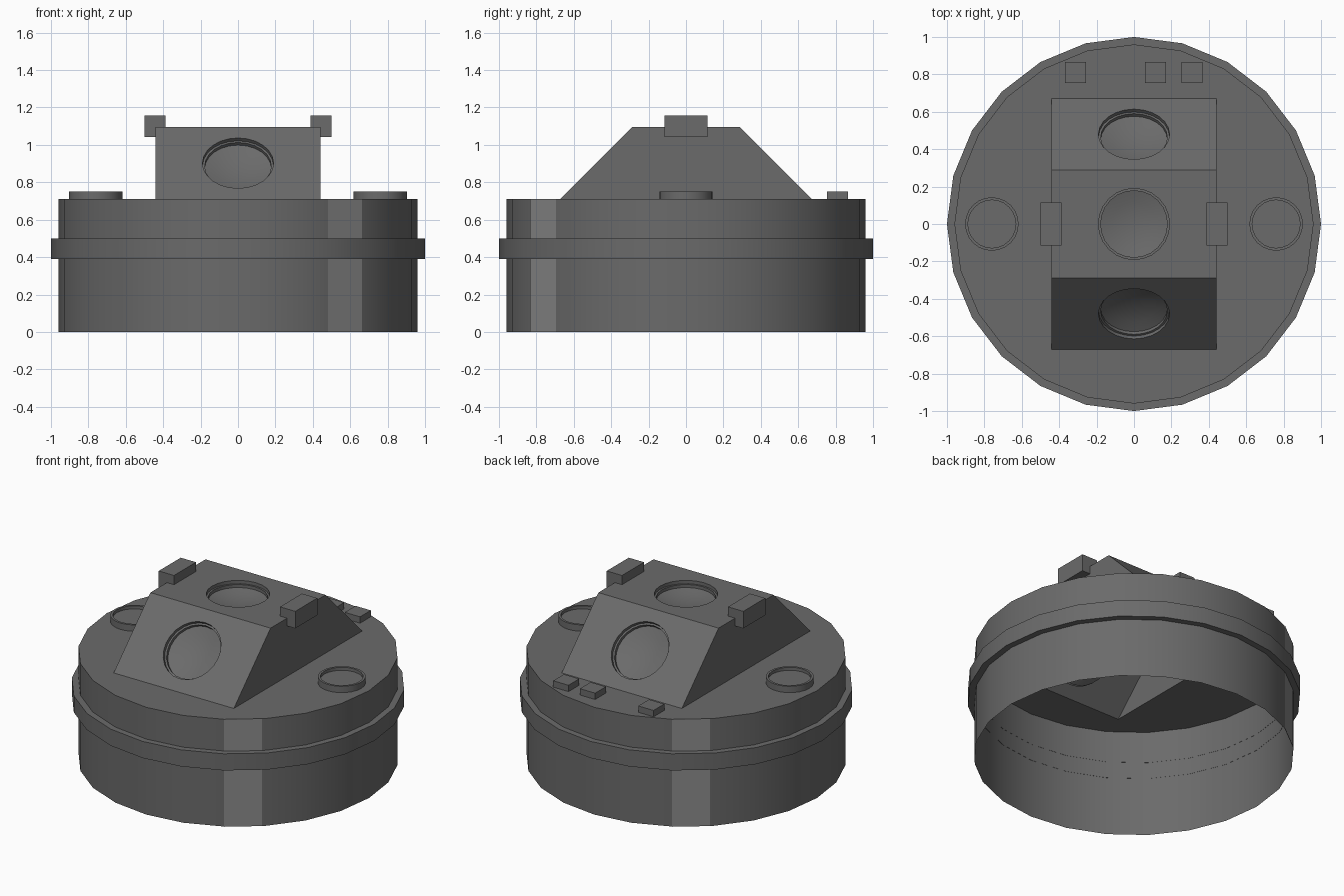
import bpy, bmesh, math
from mathutils import Matrix, Vector

if "Cube" in bpy.data.objects:
    bpy.data.objects.remove(bpy.data.objects["Cube"])


def material(name, v):
    m = bpy.data.materials.new(name)
    m.diffuse_color = (v, v, v, 1)
    m.use_nodes = True
    m.node_tree.nodes["Principled BSDF"].inputs["Base Color"].default_value = m.diffuse_color
    return m


DARK = material("dark grey", 0.145)
LIGHT = material("light grey", 0.26)
N = 24
I4 = Matrix.Identity(4)


def finish(bm, name, mat=DARK, smooth=True):
    bmesh.ops.remove_doubles(bm, verts=bm.verts[:], dist=0.0005)
    bmesh.ops.recalc_face_normals(bm, faces=bm.faces[:])
    me = bpy.data.meshes.new(name)
    bm.to_mesh(me)
    bm.free()
    ob = bpy.data.objects.new(name, me)
    bpy.context.collection.objects.link(ob)
    me.materials.append(mat)
    if smooth:
        bpy.ops.object.select_all(action='DESELECT')
        ob.select_set(True)
        bpy.context.view_layer.objects.active = ob
        bpy.ops.object.shade_smooth_by_angle(angle=math.radians(28))
    return ob


def circle(r, z):
    return [Vector((r * math.cos(2 * math.pi * i / N), r * math.sin(2 * math.pi * i / N), z)) for i in range(N)]


def lathe(bm, profile, M=I4):
    rings = [[bm.verts.new(M @ p) for p in circle(max(r, 0.00001), z)] for r, z in profile]
    for a, b in zip(rings, rings[1:]):
        for i in range(N):
            j = (i + 1) % N
            bm.faces.new((a[i], a[j], b[j], b[i]))


def rect(w, h, z=0):
    return [Vector((x * w, y * h, z)) for x, y in ((-1, -1), (1, -1), (1, 1), (-1, 1))]


def holed_face(bm, outer, inner, M=I4):
    # flat face between an outer and an inner outline
    edges = []
    for loop in (outer, inner):
        vs = [bm.verts.new(M @ p) for p in loop]
        edges += [bm.edges.new((vs[i], vs[(i + 1) % len(vs)])) for i in range(len(vs))]
    bmesh.ops.triangle_fill(bm, use_beauty=True, edges=edges, normal=M.to_3x3() @ Vector((0, 0, 1)))


def box(name, x0, x1, y0, y1, z0, z1):
    bm = bmesh.new()
    bmesh.ops.create_cube(bm, size=1)
    for v in bm.verts:
        v.co = Vector(((x0 + x1) / 2 + v.co.x * (x1 - x0),
                       (y0 + y1) / 2 + v.co.y * (y1 - y0),
                       (z0 + z1) / 2 + v.co.z * (z1 - z0)))
    finish(bm, name, smooth=False)


R, H, TOP = 0.96, 0.71, 1.095
WX, Y0, Y1 = 0.44, 0.672, 0.288   # turret half width, base and top half depth

# drum body, open below, with an opening under the turret
bm = bmesh.new()
lathe(bm, [(R, 0), (R, H)])
holed_face(bm, circle(R, H), rect(WX, Y0, H))
finish(bm, "drum_body")

# raised band round the drum
bm = bmesh.new()
lathe(bm, [(R - 0.001, 0.39), (1, 0.39), (1, 0.5), (R - 0.001, 0.5)])
finish(bm, "drum_band")

# light panels on two opposite facets
for k in (0, 1):
    bm = bmesh.new()
    a, b = [Vector((math.cos(t), math.sin(t), 0)) * (R + 0.003)
            for t in (math.radians(-60 + 180 * k), math.radians(-45 + 180 * k))]
    b = a.lerp(b, 0.91)
    up = Vector((0, 0, H))
    bm.faces.new([bm.verts.new(p) for p in (a, b, b + up, a + up)])
    finish(bm, "light_panel", LIGHT, False)

# turret: sloped front and back, flat top, each with a recessed lens
bm = bmesh.new()
slope = math.hypot(Y0 - Y1, TOP - H) / 2
tilt = math.atan2(TOP - H, Y0 - Y1)
mid = Matrix.Translation((0, -(Y0 + Y1) / 2, (TOP + H) / 2))
front = mid @ Matrix.Rotation(tilt, 4, 'X')
back = Matrix.Rotation(math.pi, 4, 'Z') @ front
top = Matrix.Translation((0, 0, TOP))
panels = ((front, slope), (back, slope), (top, Y1))
for M, h in panels:
    holed_face(bm, rect(WX, h), circle(0.19, 0), M)
for s in (-1, 1):
    bm.faces.new([bm.verts.new((s * WX, y, z)) for y, z in ((-Y0, H), (Y0, H), (Y1, TOP), (-Y1, TOP))])
finish(bm, "turret", smooth=False)

for M, h in panels:
    bm = bmesh.new()
    lathe(bm, [(0.19, 0), (0.19, -0.022), (0.178, -0.022), (0.178, -0.042),
               (0.12, -0.058), (0.06, -0.067), (0, -0.07)], M)
    ob = finish(bm, "recessed_lens")
    ob.data.flip_normals() if sum((M.to_3x3() @ Vector((0, 0, 1))).dot(p.normal) for p in ob.data.polygons) < 0 else None

# side discs with rims, and clips on the turret's upper edges
for s in (-1, 1):
    bm = bmesh.new()
    lathe(bm, [(0.143, H), (0.143, 0.752), (0.128, 0.752), (0.128, 0.732), (0, 0.732)],
          Matrix.Translation((s * 0.76, 0, 0)))
    finish(bm, "side_disc")
    xs = sorted((s * 0.388, s * 0.5))
    box("edge_clip", *xs, -0.115, 0.115, 1.043, 1.156)

# small studs at the back
for x in (-0.313, 0.115, 0.31):
    box("rear_stud", x - 0.056, x + 0.056, 0.754, 0.866, H - 0.002, 0.752)
